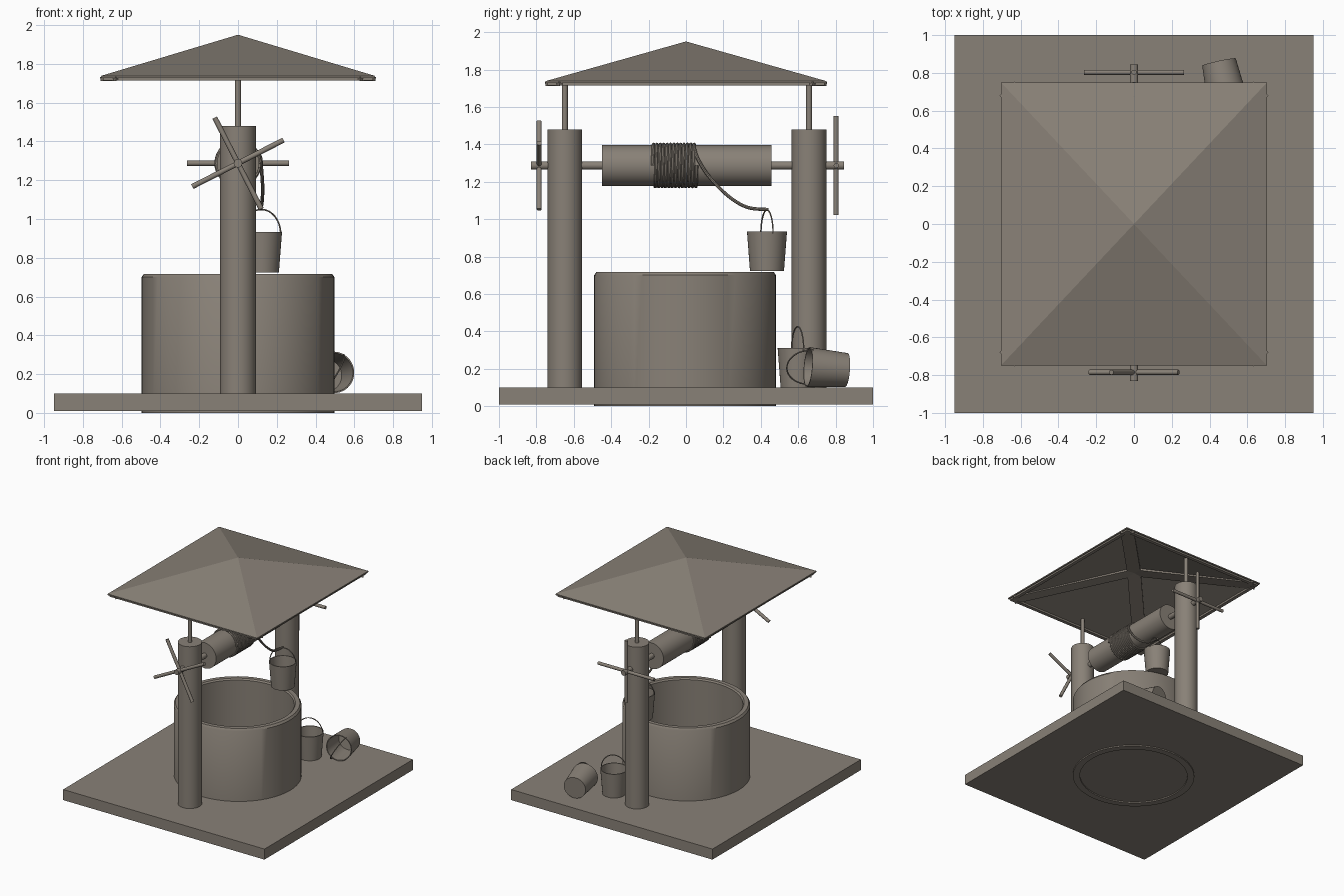
import bpy, bmesh, math
from mathutils import Vector, Matrix

if "Cube" in bpy.data.objects:
    bpy.data.objects.remove(bpy.data.objects["Cube"])

mat = bpy.data.materials.new("weathered grey brown")
mat.diffuse_color = (0.25, 0.22, 0.185, 1)
mat.use_nodes = True
mat.node_tree.nodes["Principled BSDF"].inputs["Base Color"].default_value = mat.diffuse_color


def finish(name, bm, smooth=True, matrix=None):
    bmesh.ops.recalc_face_normals(bm, faces=bm.faces)
    me = bpy.data.meshes.new(name)
    bm.to_mesh(me)
    bm.free()
    ob = bpy.data.objects.new(name, me)
    bpy.context.collection.objects.link(ob)
    me.materials.append(mat)
    if matrix is not None:
        me.transform(matrix)
    if smooth:
        bpy.ops.object.select_all(action='DESELECT')
        ob.select_set(True)
        bpy.context.view_layer.objects.active = ob
        bpy.ops.object.shade_smooth_by_angle(angle=math.radians(35))
    return ob


def box(name, center, size, rot=None):
    bm = bmesh.new()
    bmesh.ops.create_cube(bm, size=1)
    m = Matrix.Translation(center) @ (rot or Matrix()) @ Matrix.Diagonal((*size, 1))
    return finish(name, bm, False, m)


def rod(name, a, b, r, sides=32):
    a, b = Vector(a), Vector(b)
    d = b - a
    bm = bmesh.new()
    bmesh.ops.create_cone(bm, cap_ends=True, segments=sides, radius1=r, radius2=r, depth=d.length)
    return finish(name, bm, True, Matrix.Translation((a + b) / 2) @ d.to_track_quat('Z', 'Y').to_matrix().to_4x4())


def lathe(name, profile, matrix, closed=False, sides=48):
    bm = bmesh.new()
    vs = [bm.verts.new((r, 0, z)) for r, z in profile]
    es = [bm.edges.new(p) for p in zip(vs, vs[1:] + (vs[:1] if closed else []))]
    bmesh.ops.spin(bm, geom=vs + es, cent=(0, 0, 0), axis=(0, 0, 1), angle=2 * math.pi, steps=sides)
    bmesh.ops.remove_doubles(bm, verts=bm.verts, dist=1e-5)
    return finish(name, bm, True, matrix)


def tube(name, pts, r, matrix=None, sides=8):
    """Sweep a round section along a list of points."""
    pts = [Vector(p) for p in pts]
    bm = bmesh.new()
    rings, normal = [], None
    for i, p in enumerate(pts):
        t = (pts[min(i + 1, len(pts) - 1)] - pts[max(i - 1, 0)]).normalized()
        normal = t.orthogonal() if normal is None else normal - t * normal.dot(t)
        normal.normalize()
        side = t.cross(normal)
        angles = [2 * math.pi * k / sides for k in range(sides)]
        rings.append([bm.verts.new(p + r * (math.cos(a) * normal + math.sin(a) * side)) for a in angles])
    for A, B in zip(rings, rings[1:]):
        for k in range(sides):
            j = (k + 1) % sides
            bm.faces.new((A[k], A[j], B[j], B[k]))
    bm.faces.new(rings[0])
    bm.faces.new(rings[-1])
    return finish(name, bm, True, matrix)


# Base slab and well wall
box("base_slab", (0, 0, 0.055), (1.9, 2, 0.09))
lathe("well_wall", [(0.44, 0), (0.497, 0), (0.497, 0.7), (0.485, 0.717), (0.45, 0.717), (0.44, 0.705)],
      Matrix.Translation((0, -0.005, 0)) @ Matrix.Diagonal((1, 0.978, 1, 1)), True, 64)

# Posts and the thin poles that carry the roof
for label, y in (("front", -0.648), ("back", 0.658)):
    rod(label + "_post", (0, y, 0.09), (0, y, 1.48), 0.093, 40)
    rod(label + "_roof_pole", (0, y, 1.47), (0, y, 1.76), 0.016, 16)

# Hollow pyramid roof
bm = bmesh.new()
corners = [(-1, -1), (1, -1), (1, 1), (-1, 1)]
top = [bm.verts.new((0.705 * a, 0.75 * b, 1.738)) for a, b in corners]
low = [bm.verts.new((0.705 * a, 0.75 * b, 1.728)) for a, b in corners]
inn = [bm.verts.new((0.68 * a, 0.725 * b, 1.728)) for a, b in corners]
apex, under = bm.verts.new((0, 0, 1.95)), bm.verts.new((0, 0, 1.93))
for i in range(4):
    j = (i + 1) % 4
    bm.faces.new((top[i], top[j], apex))
    bm.faces.new((low[i], low[j], top[j], top[i]))
    bm.faces.new((inn[i], inn[j], low[j], low[i]))
    bm.faces.new((inn[j], inn[i], under))
finish("roof", bm, False)

# Roof edge frame and hip rafters
for s in (-1, 1):
    box("roof_frame_side", (s * 0.68, 0, 1.722), (0.03, 1.48, 0.016))
    box("roof_frame_end", (0, s * 0.725, 1.722), (1.39, 0.03, 0.016))
for a, b in corners:
    d = Vector((0.67 * a, 0.715 * b, -0.19))
    xa = d.normalized()
    ya = Vector((0, 0, 1)).cross(xa).normalized()
    za = xa.cross(ya)
    rot = Matrix((xa, ya, za)).transposed().to_4x4()
    box("hip_rafter", Vector((0, 0, 1.912)) + d / 2, (d.length, 0.11, 0.02), rot)

# Winding axle and drum
AZ = 1.287
rod("axle", (0, -0.83, AZ), (0, 0.845, AZ), 0.022, 20)
rod("winding_drum", (0, -0.45, AZ), (0, 0.458, AZ), 0.109, 48)

# Four-armed turning handles
for label, y, a0 in (("front", -0.785, 27), ("back", 0.803, 0)):
    for k in range(2):
        a = math.radians(a0 + 90 * k)
        v = Vector((math.cos(a), 0, math.sin(a))) * 0.264
        c = Vector((0, y, AZ))
        rod(label + "_handle_bar", c - v, c + v, 0.0135, 16)

# Rope wound on the drum, with a loose end running down to the bucket
turns, n = 13, 28
coil = []
for i in range(turns * n + 1):
    a = 2 * math.pi * i / n
    coil.append((0.113 * math.cos(a), -0.178 + 0.235 * i / (turns * n), AZ + 0.113 * math.sin(a)))
tube("rope_coil", coil, 0.0092, sides=8)
ctrl = [(0.07, 0.045, 1.375), (0.113, 0.062, 1.325), (0.122, 0.11, 1.245), (0.127, 0.18, 1.165),
        (0.125, 0.26, 1.098), (0.12, 0.34, 1.06), (0.118, 0.44, 1.051)]
ctrl = [Vector(c) for c in ctrl]
ctrl = [2 * ctrl[0] - ctrl[1]] + ctrl + [2 * ctrl[-1] - ctrl[-2]]
path = []
for p0, p1, p2, p3 in zip(ctrl, ctrl[1:], ctrl[2:], ctrl[3:]):
    for k in range(6):
        t = k / 6
        path.append(0.5 * (2 * p1 + (p2 - p0) * t + (2 * p0 - 5 * p1 + 4 * p2 - p3) * t * t
                           + (3 * p1 - p0 - 3 * p2 + p3) * t ** 3))
path.append(ctrl[-2])
tube("rope_end", path, 0.009)


def bucket(name, m):
    # Tapered open pail, with its wire handle along local x
    lathe(name, [(0, 0), (0.091, 0), (0.107, 0.21), (0.1, 0.21), (0.085, 0.008), (0, 0.008)], m, sides=40)
    arc = [(0.105 * math.cos(math.pi * k / 24), 0, 0.2 + 0.125 * math.sin(math.pi * k / 24)) for k in range(25)]
    tube(name + "_handle", arc, 0.004, m, 6)


turn = Matrix.Rotation(math.radians(18), 4, 'Z')
bucket("rim_bucket", Matrix.Translation((0.12, 0.433, 0.724)) @ turn)
bucket("standing_bucket", Matrix.Translation((0.26, 0.597, 0.1)) @ turn)

# Bucket lying on its side, mouth towards the front
z = Vector((0.045, -0.205, 0.016)).normalized()
up = Vector((0, 0, 1))
side = z.cross(up).normalized() * -1
if side.x < 0:
    side = -side
x = (side * 0.5 + z.cross(side).normalized() * (0.866 if z.cross(side).z > 0 else -0.866)).normalized()
y = z.cross(x)
bucket("fallen_bucket", Matrix.Translation((0.45, 0.857, 0.193)) @ Matrix((x, y, z)).transposed().to_4x4())
